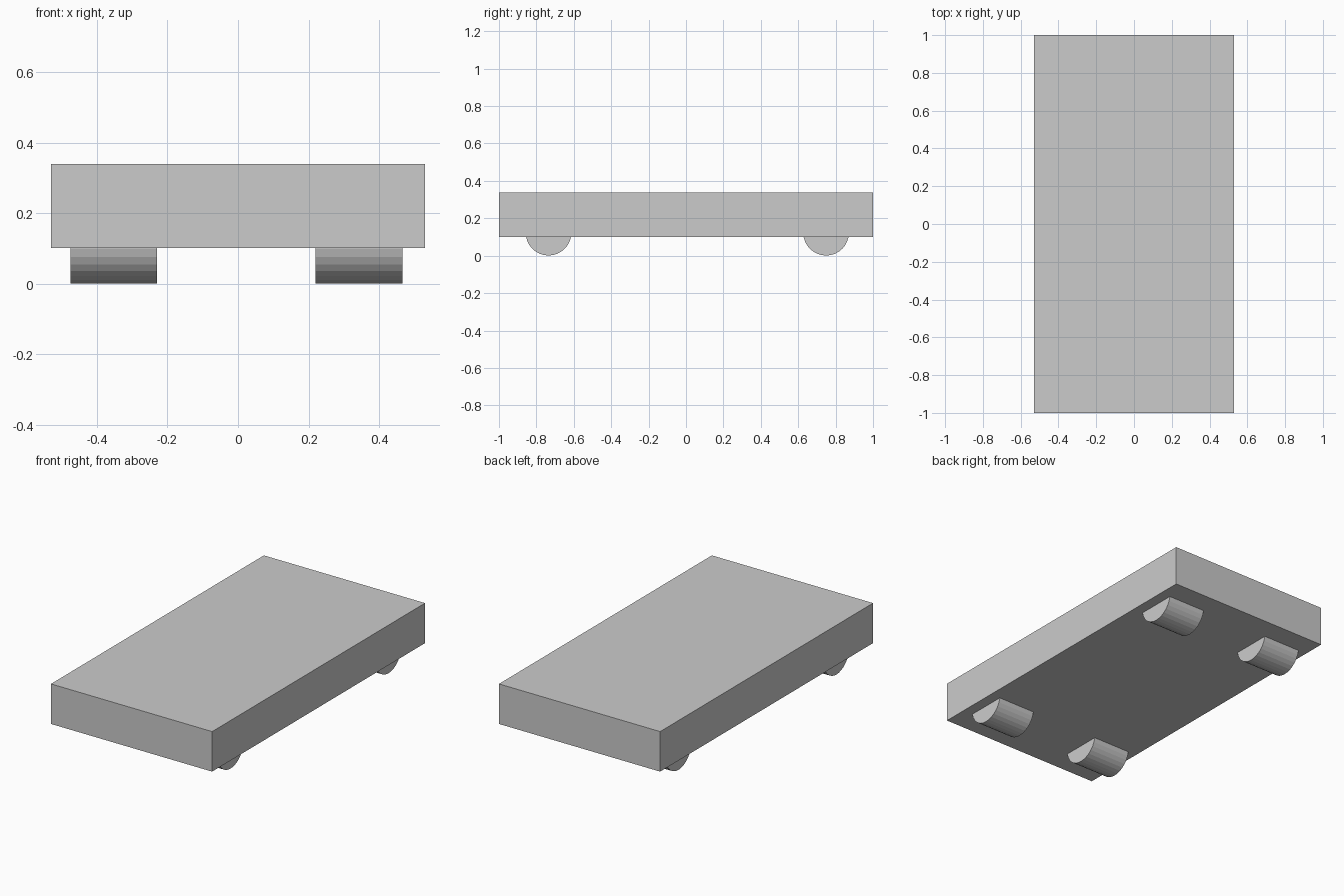
import bpy
from math import pi

if "Cube" in bpy.data.objects:
    bpy.data.objects.remove(bpy.data.objects["Cube"])

# Flat rectangular deck
bpy.ops.mesh.primitive_cube_add(size=1, location=(0, 0, 0.22))
deck = bpy.context.object
deck.name = "deck"
deck.scale = (1.06, 2.0, 0.238)

# Four rollers partly sunk into the underside of the deck
RADIUS, WIDTH = 0.122, 0.246
for end, y in (("front", -0.735), ("back", 0.749)):
    for side, x in (("left", -0.352), ("right", 0.343)):
        bpy.ops.mesh.primitive_cylinder_add(
            vertices=32, radius=RADIUS, depth=WIDTH,
            location=(x, y, RADIUS + 0.001), rotation=(0, pi / 2, 0))
        bpy.context.object.name = f"{end}_{side}_wheel"
